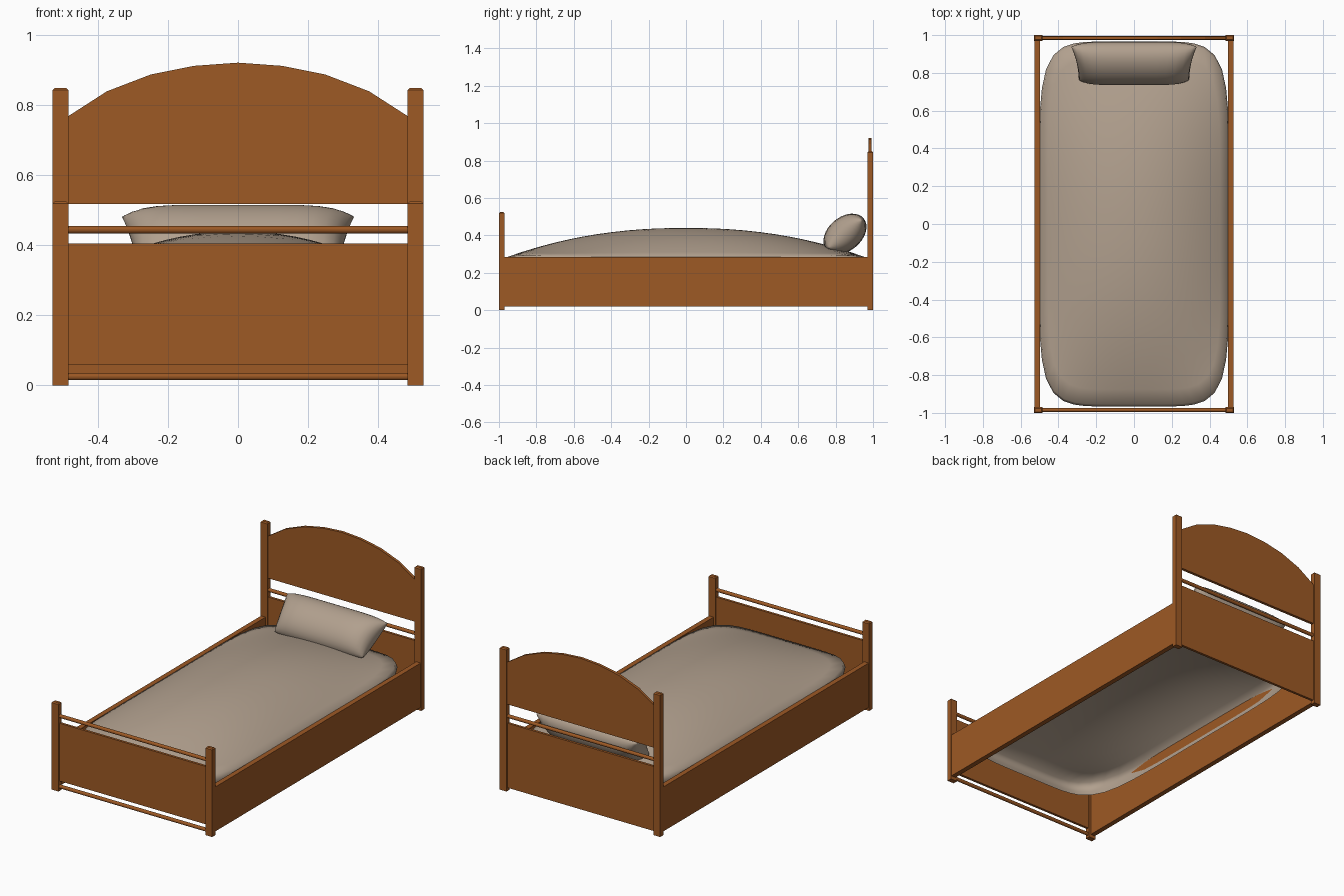
import bpy, bmesh, math
from mathutils import Matrix, Vector

if "Cube" in bpy.data.objects:
    bpy.data.objects.remove(bpy.data.objects["Cube"])


def material(name, rgb):
    m = bpy.data.materials.new(name)
    m.diffuse_color = (*rgb, 1)
    m.use_nodes = True
    m.node_tree.nodes["Principled BSDF"].inputs["Base Color"].default_value = m.diffuse_color
    return m


WOOD = material("warm_wood", (0.34, 0.10, 0.018))
CLOTH = material("beige_cloth", (0.44, 0.35, 0.27))


def finish(name, bm, mat, smooth=False):
    bmesh.ops.recalc_face_normals(bm, faces=bm.faces)
    me = bpy.data.meshes.new(name)
    bm.to_mesh(me)
    bm.free()
    me.materials.append(mat)
    ob = bpy.data.objects.new(name, me)
    bpy.context.collection.objects.link(ob)
    if smooth:
        for p in me.polygons:
            p.use_smooth = True
    return ob


def box(name, x, y, z, bevel=0):
    bm = bmesh.new()
    bmesh.ops.create_cube(bm, size=1)
    for v in bm.verts:
        v.co = Vector([(a + b) / 2 + c * (b - a) for (a, b), c in zip((x, y, z), v.co)])
    if bevel:
        top = [e for e in bm.edges if all(v.co.z > z[1] - 0.001 for v in e.verts)]
        bmesh.ops.bevel(bm, geom=top, offset=bevel, segments=1, affect='EDGES')
    return finish(name, bm, WOOD)


def rod(name, y, z, r=0.0105):
    bm = bmesh.new()
    bmesh.ops.create_cone(bm, segments=12, radius1=r, radius2=r, depth=0.98, cap_ends=True,
                          matrix=Matrix.Translation((0, y, z)) @ Matrix.Rotation(math.pi / 2, 4, 'Y'))
    finish(name, bm, WOOD)


# Posts and side boards
for s, side in ((-1, "left"), (1, "right")):
    px = sorted((s * 0.485, s * 0.53))
    box("head_post_" + side, px, (0.97, 1.0), (0, 0.85), 0.006)
    box("foot_post_" + side, px, (-1.0, -0.97), (0, 0.525), 0.006)
    box("side_board_" + side, sorted((s * 0.497, s * 0.527)), (-0.975, 0.975), (0.02, 0.285))

# End panels and rods
box("foot_panel", (-0.49, 0.49), (-0.992, -0.977), (0.06, 0.405))
box("head_lower_panel", (-0.49, 0.49), (0.977, 0.992), (0.02, 0.405))
rod("foot_upper_rod", -0.985, 0.445)
rod("foot_lower_rod", -0.985, 0.025)
rod("head_rod", 0.985, 0.445)

# Arched headboard panel
half = [(0.487, 0.768), (0.375, 0.84), (0.25, 0.888), (0.125, 0.913)]
outline = [(-0.487, 0.518), (0.487, 0.518)] + half + [(0, 0.922)] + [(-x, z) for x, z in half[::-1]]
bm = bmesh.new()
face = bm.faces.new([bm.verts.new((x, 0.976, z)) for x, z in outline])
ext = bmesh.ops.extrude_face_region(bm, geom=[face])["geom"]
bmesh.ops.translate(bm, vec=(0, 0.017, 0), verts=[g for g in ext if isinstance(g, bmesh.types.BMVert)])
finish("headboard_arch", bm, WOOD)

# Mattress cover: open domed shell with a tucked hem
SEG, HX, HY = 72, 0.497, 0.955
rings = [(i / 12, None) for i in range(1, 13)] + [(1.012, 0.262), (1.004, 0.235), (0.985, 0.2)]
bm = bmesh.new()
centre = bm.verts.new((0, 0, 0.44))
prev = None
for r, fixed in rings:
    ring = []
    for k in range(SEG):
        a = 2 * math.pi * (k + 0.5) / SEG
        c, s = math.cos(a), math.sin(a)
        f = r / (abs(c) ** 6 + abs(s) ** 6) ** (1 / 6)
        u, v = f * c, f * s
        z = fixed or 0.285 + 0.155 * max(0, 1 - abs(u) ** 2.1) * max(0, 1 - abs(v) ** 2.2)
        ring.append(bm.verts.new((u * HX, v * HY, z)))
    for k in range(SEG):
        j = (k + 1) % SEG
        if prev:
            bm.faces.new((prev[k], ring[k], ring[j], prev[j]))
        else:
            bm.faces.new((centre, ring[k], ring[j]))
    prev = ring
finish("mattress_cover", bm, CLOTH, True)

# Pillow: pinched cushion leaning on the headboard
bm = bmesh.new()
bmesh.ops.create_cube(bm, size=2)
bmesh.ops.subdivide_edges(bm, edges=bm.edges, cuts=15, use_grid_fill=True)
tilt = Matrix.Translation((0, 0.85, 0.408)) @ Matrix.Rotation(math.radians(40), 4, 'X')
for p in bm.verts:
    u, v, w = p.co
    m = max(abs(u), abs(v))
    # side walls of the cube collapse into the seam
    su, sv = math.sin(u * math.pi / 2), math.sin(v * math.pi / 2)
    thick = 0.09 * math.sqrt(max(0, 1 - su ** 6)) * math.sqrt(max(0, 1 - sv ** 2))
    side = 0 if m > 0.999 else (1 if w > 0 else -1)
    x = su * (0.312 + 0.02 * sv) * (1 - 0.03 * (1 - sv * sv))
    p.co = tilt @ Vector((x, sv * 0.13 * (1 - 0.12 * su ** 6), side * thick))
bmesh.ops.remove_doubles(bm, verts=bm.verts, dist=0.0004)
finish("pillow", bm, CLOTH, True)
